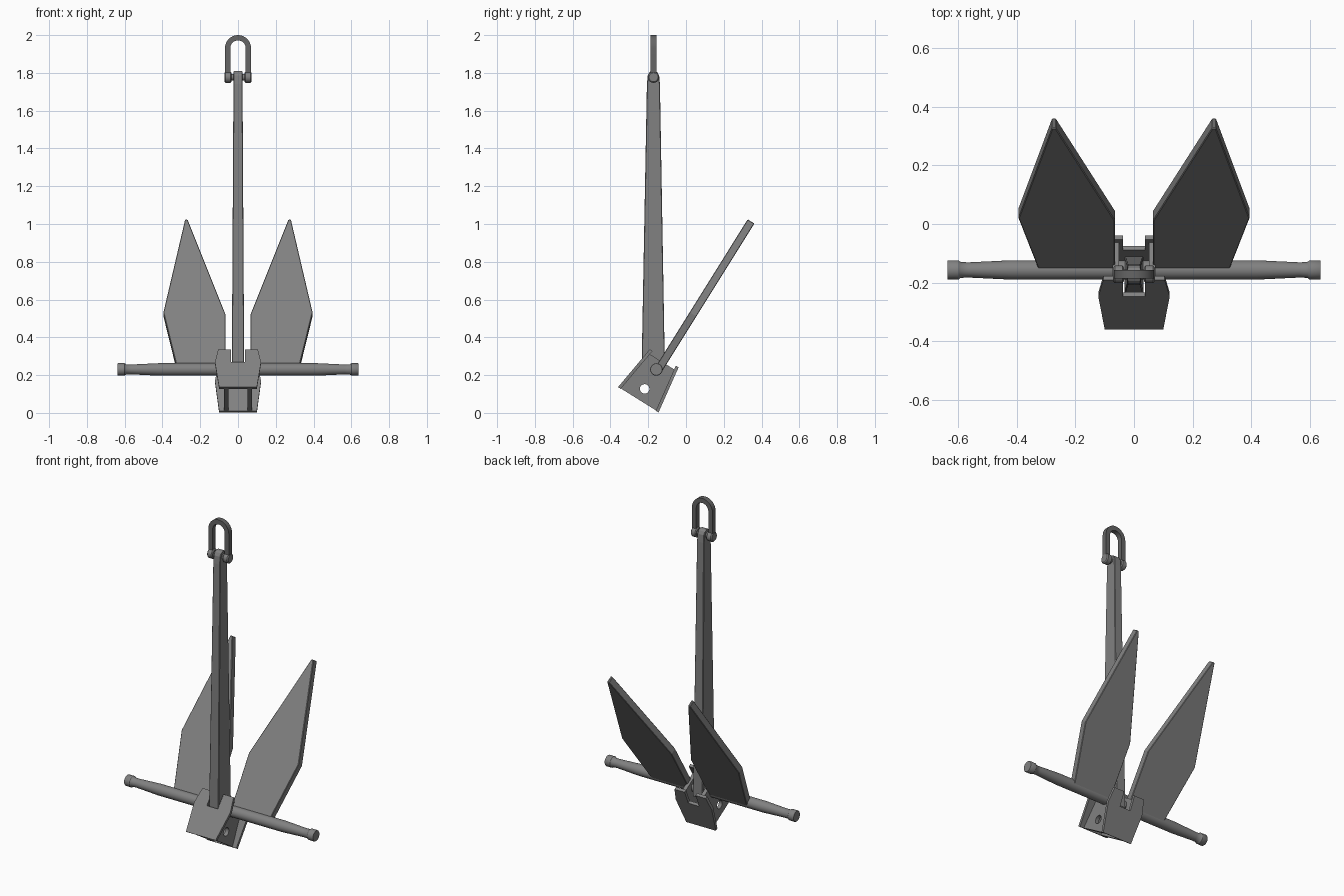
import bpy, bmesh, math
from mathutils import Matrix, Vector

if "Cube" in bpy.data.objects:
    bpy.data.objects.remove(bpy.data.objects["Cube"])

# Crown frame: local x = sideways, y = plate normal, z = along the flukes
PIVOT = Vector((0, -0.157, 0.23))
TILT = Matrix.Translation(PIVOT) @ Matrix.Rotation(math.radians(-32), 4, 'X')
WORLD = Matrix.Identity(4)


def paint(name, value):
    mat = bpy.data.materials.new(name)
    mat.diffuse_color = (value, value, value, 1)
    mat.use_nodes = True
    mat.node_tree.nodes["Principled BSDF"].inputs["Base Color"].default_value = mat.diffuse_color
    return mat


IRON = paint("dark_iron", 0.22)
BOW_IRON = paint("darker_iron", 0.13)


def finish(name, bm, mat=WORLD, bevel=0, smooth=False, paint_mat=IRON):
    bmesh.ops.recalc_face_normals(bm, faces=bm.faces)
    me = bpy.data.meshes.new(name)
    bm.to_mesh(me)
    bm.free()
    me.materials.append(paint_mat)
    ob = bpy.data.objects.new(name, me)
    bpy.context.collection.objects.link(ob)
    ob.matrix_world = mat
    if bevel:
        mod = ob.modifiers.new("bevel", 'BEVEL')
        mod.width, mod.segments = bevel, 1
    if smooth:
        bpy.ops.object.select_all(action='DESELECT')
        ob.select_set(True)
        bpy.context.view_layer.objects.active = ob
        bpy.ops.object.shade_smooth_by_angle(angle=math.radians(35))
    return ob


def loft(name, rings, mat=WORLD, **style):
    """Skin equal-length rings of points and cap both ends."""
    bm = bmesh.new()
    vs = [[bm.verts.new(p) for p in r] for r in rings]
    n = len(vs[0])
    for a, b in zip(vs, vs[1:]):
        for i in range(n):
            j = (i + 1) % n
            bm.faces.new((a[i], a[j], b[j], b[i]))
    bm.faces.new(vs[0])
    bm.faces.new(vs[-1])
    return finish(name, bm, mat, **style)


def lathe_x(name, profile, centre, mat=WORLD, n=24):
    """Turned part along x from (x, radius) pairs."""
    cy, cz = centre
    rings = [[(x, cy + r * math.cos(2 * math.pi * i / n),
               cz + r * math.sin(2 * math.pi * i / n)) for i in range(n)]
             for x, r in profile]
    return loft(name, rings, mat, smooth=True)


# Stock bar with collared ends
half = [(0.42, 0.033), (0.565, 0.026), (0.592, 0.027), (0.6, 0.033), (0.635, 0.033), (0.638, 0.031)]
lathe_x("stock", [(-x, r) for x, r in reversed(half)] + half, PIVOT.yz)

# Tapered shank with a rounded head
levels = [(0.19, 0.033, -0.236, -0.111), (1.74, 0.024, -0.207, -0.138),
          (1.785, 0.023, -0.203, -0.142), (1.803, 0.023, -0.194, -0.151),
          (1.811, 0.022, -0.182, -0.163)]
loft("shank", [[(-w, a, z), (w, a, z), (w, b, z), (-w, b, z)]
               for z, w, a, b in levels], bevel=0.003)

# Flukes
outline = [(0.065, 0), (0.322, 0), (0.395, 0.35), (0.28, 0.93), (0.267, 0.93), (0.065, 0.335)]
for s, side in ((1, "right"), (-1, "left")):
    loft(f"fluke_{side}", [[(s * x, n, u) for x, u in outline]
                           for n in (-0.011, 0.031)], TILT, bevel=0.003)

# Crown palms, notched for the shank
right = [(0.1, -0.187), (0.122, -0.015), (0.105, 0.072), (0.037, 0.072), (0.037, -0.015)]
palm = right + [(-x, u) for x, u in reversed(right)]
for s, side in ((-1, "front"), (1, "back")):
    loft(f"crown_palm_{side}",
         [[(x, 0.004 + s * (0.09 + (0.072 - u) * 0.141 - t), u) for x, u in palm]
          for t in (0, 0.017)], TILT)

# Crown side plates with a through hole
cutter = lathe_x("hole_cutter", [(-0.2, 0.025), (0.2, 0.025)], (0.002, -0.12), TILT)
cutter.hide_render = True
cutter.hide_set(True)
cheek = [(-0.118, -0.185), (0.125, -0.185), (0.091, 0.05), (-0.084, 0.05)]
for s, side in ((1, "right"), (-1, "left")):
    ob = loft(f"crown_side_{side}", [[(s * x, n, u) for n, u in cheek]
                                     for x in (0.051, 0.074)], TILT)
    mod = ob.modifiers.new("hole", 'BOOLEAN')
    mod.object, mod.operation, mod.solver = cutter, 'DIFFERENCE', 'EXACT'

# Shackle bow: square bar swept along legs and arch
SY, PZ = -0.172, 1.777
path = [(0.055, PZ, 0)]
path += [(0.055 * math.cos(a), 1.931 + 0.055 * math.sin(a), a)
         for a in (math.pi * i / 16 for i in range(17))]
path += [(-0.055, PZ, math.pi)]
loft("shackle_bow",
     [[(x + d * math.cos(a), SY + e, z + d * math.sin(a))
       for d, e in ((-0.014, -0.015), (0.014, -0.015), (0.014, 0.015), (-0.014, 0.015))]
      for x, z, a in path], smooth=True, paint_mat=BOW_IRON)

# Shackle eyes and pin
for s, side in ((1, "right"), (-1, "left")):
    lathe_x(f"shackle_eye_{side}", [(s * 0.035, 0.024), (s * 0.04, 0.03),
                                    (s * 0.065, 0.03), (s * 0.071, 0.024)], (SY, PZ))
lathe_x("shackle_pin", [(-0.06, 0.017), (0.06, 0.017)], (SY, PZ))
